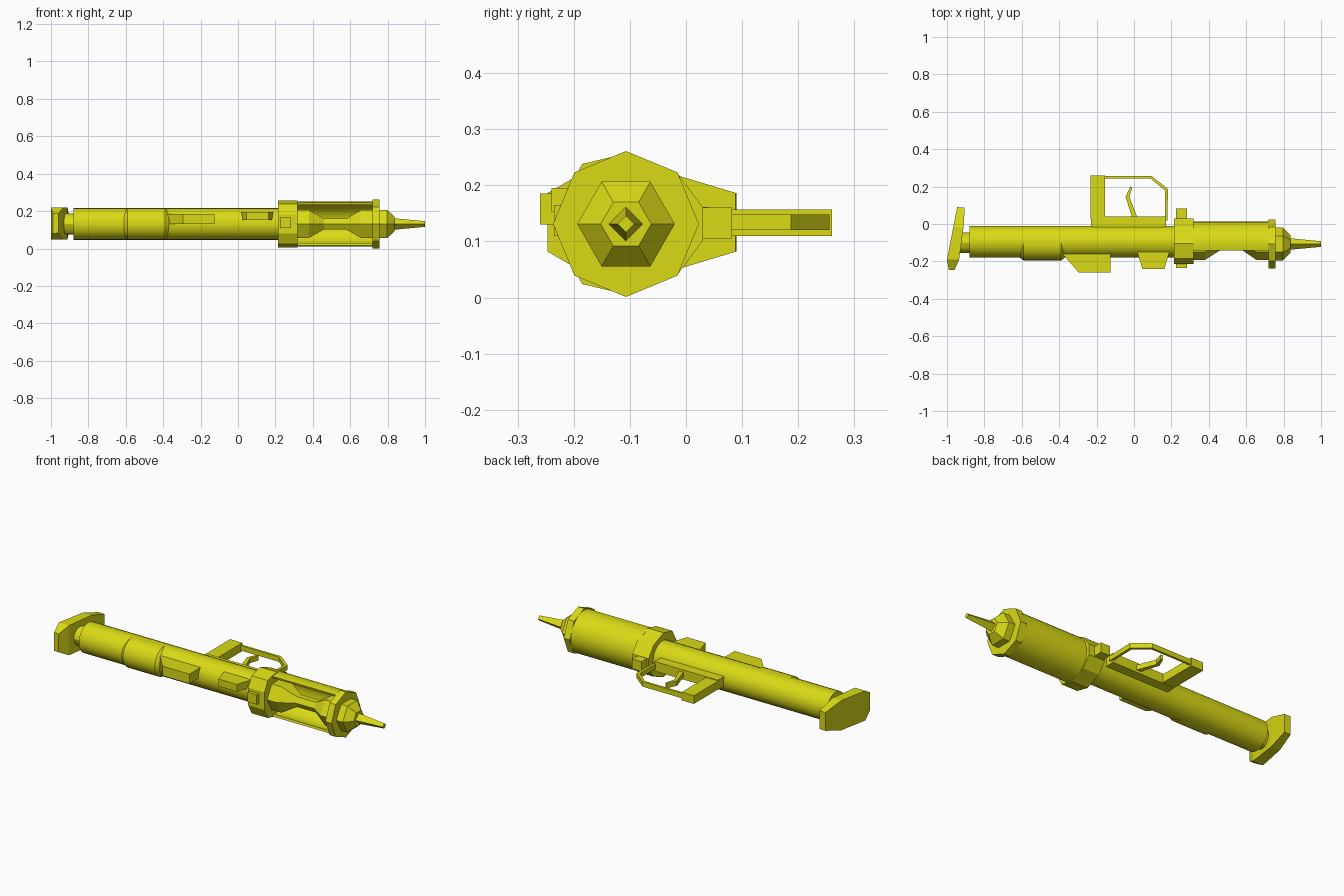
import bpy, bmesh, math
from mathutils import Vector

if "Cube" in bpy.data.objects:
    bpy.data.objects.remove(bpy.data.objects["Cube"])

CY, CZ = -0.107, 0.131          # launcher axis
mat = bpy.data.materials.new("yellow")
mat.diffuse_color = (0.70, 0.70, 0.008, 1)
mat.use_nodes = True
mat.node_tree.nodes["Principled BSDF"].inputs["Base Color"].default_value = mat.diffuse_color


def finish(name, bm, smooth=False):
    bmesh.ops.recalc_face_normals(bm, faces=bm.faces)
    me = bpy.data.meshes.new(name)
    bm.to_mesh(me)
    bm.free()
    me.materials.append(mat)
    ob = bpy.data.objects.new(name, me)
    bpy.context.collection.objects.link(ob)
    if smooth:
        bpy.ops.object.select_all(action='DESELECT')
        ob.select_set(True)
        bpy.context.view_layer.objects.active = ob
        bpy.ops.object.shade_smooth_by_angle(angle=math.radians(30))
    return ob


def lathe(name, profile, sides, cy=CY, start=0.0, smooth=False):
    """Capped rings of (x, radius) around the x axis."""
    bm = bmesh.new()
    rings = []
    for x, r in profile:
        angs = [start + 2 * math.pi * i / sides for i in range(sides)]
        rings.append([bm.verts.new((x, cy + r * math.cos(a), CZ + r * math.sin(a))) for a in angs])
    for a, b in zip(rings, rings[1:]):
        for i in range(sides):
            j = (i + 1) % sides
            bm.faces.new((a[i], a[j], b[j], b[i]))
    bm.faces.new(rings[0])
    bm.faces.new(rings[-1])
    return finish(name, bm, smooth)


def prism(pts, lo, hi, axis):
    """Extrude a polygon: axis 'z' takes (x, y) points, axis 'x' takes (y, z) points."""
    bm = bmesh.new()
    def place(p, t):
        return (p[0], p[1], t) if axis == 'z' else (t, p[0], p[1])
    a = [bm.verts.new(place(p, lo)) for p in pts]
    b = [bm.verts.new(place(p, hi)) for p in pts]
    n = len(pts)
    for i in range(n):
        j = (i + 1) % n
        bm.faces.new((a[i], a[j], b[j], b[i]))
    bm.faces.new(a)
    bm.faces.new(b)
    return bm


# main tube, its slight lower swelling and the rear connector
lathe("main_tube", [(-0.88, 0.085), (0.25, 0.085)], 24, -0.095, smooth=True)
lathe("tube_swelling", [(-0.61, 0.07), (-0.59, 0.085), (-0.39, 0.085), (-0.37, 0.07)], 24, -0.11, smooth=True)
lathe("rear_connector", [(-0.95, 0.055), (-0.87, 0.055)], 12, -0.10, smooth=True)

# shoulder plate, narrowing towards both ends
bm = prism([(-0.945, 0.09), (-0.905, 0.088), (-0.912, -0.02), (-0.935, -0.19), (-0.96, -0.247),
            (-0.99, -0.245), (-1.0, -0.19), (-0.967, -0.02)], -1, 1, 'z')
for y in (-0.02, -0.19):
    bmesh.ops.bisect_plane(bm, geom=bm.verts[:] + bm.edges[:] + bm.faces[:],
                           plane_co=Vector((0, y, 0)), plane_no=Vector((0, 1, 0)))
for v in bm.verts:
    half = 0.085
    if v.co.y > -0.02:
        half -= 0.033 * (v.co.y + 0.02) / 0.11
    elif v.co.y < -0.19:
        half -= 0.033 * (-0.19 - v.co.y) / 0.057
    v.co.z = 0.134 + half * v.co.z
finish("shoulder_plate", bm)

# faceted collar
side = [(0.03, 0.03), (-0.015, 0.09), (-0.105, 0.126), (-0.185, 0.107), (-0.215, 0.05)]
outline = [(y, CZ + z) for y, z in side] + [(y, CZ - z) for y, z in reversed(side)]
finish("collar", prism(outline, 0.215, 0.318, 'x'))

# open shell round the back of the rocket
arc = [math.radians(-107 + 214 * i / 20) for i in range(21)]
section = [(CY + r * math.cos(a), CZ + r * math.sin(a))
           for r, angs in ((0.12, arc), (0.107, arc[::-1])) for a in angs]
finish("cutaway_shell", prism(section, 0.31, 0.73, 'x'), True)

# rocket inside the shell, flange and nose
lathe("rocket_body", [(0.31, 0.085), (0.38, 0.085), (0.46, 0.034), (0.58, 0.034),
                      (0.655, 0.085), (0.73, 0.085)], 6)
lathe("front_flange", [(0.718, 0.13), (0.757, 0.13)], 8)
lathe("nose", [(0.75, 0.087), (0.797, 0.087), (0.838, 0.045)], 6)
lathe("nose_spike", [(0.83, 0.031), (1.0, 0.015)], 4)

# side and collar blocks: outline in plan, then z range
blocks = {
    "rear_side_block": ([(-0.38, -0.13), (-0.38, -0.162), (-0.295, -0.26), (-0.125, -0.26), (-0.125, -0.13)], 0.13, 0.185),
    "front_side_block": ([(0.015, -0.13), (0.02, -0.16), (0.045, -0.24), (0.162, -0.24), (0.187, -0.16), (0.187, -0.13)], 0.153, 0.195),
    "collar_front_block": ([(0.225, -0.2), (0.225, -0.235), (0.283, -0.235), (0.283, -0.2)], 0.11, 0.165),
    "collar_rear_block": ([(0.225, 0.0), (0.225, 0.082), (0.283, 0.082), (0.283, 0.0)], 0.105, 0.16),
    "grip_base": ([(-0.23, -0.04), (0.17, -0.04), (0.17, 0.04), (-0.23, 0.04)], 0.106, 0.161),
    "grip": ([(-0.232, 0.03), (-0.155, 0.03), (-0.155, 0.26), (-0.232, 0.26)], 0.11, 0.157),
    "trigger_guard": ([(-0.16, 0.256), (0.095, 0.256), (0.182, 0.187), (0.178, 0.02), (0.165, 0.02),
                       (0.165, 0.18), (0.088, 0.243), (-0.16, 0.243)], 0.12, 0.148),
    "trigger": ([(-0.02, 0.2), (-0.045, 0.145), (-0.01, 0.035), (0.018, 0.035), (-0.025, 0.145), (-0.008, 0.196)], 0.12, 0.148),
}
for name, (pts, lo, hi) in blocks.items():
    finish(name, prism(pts, lo, hi, 'z'))
